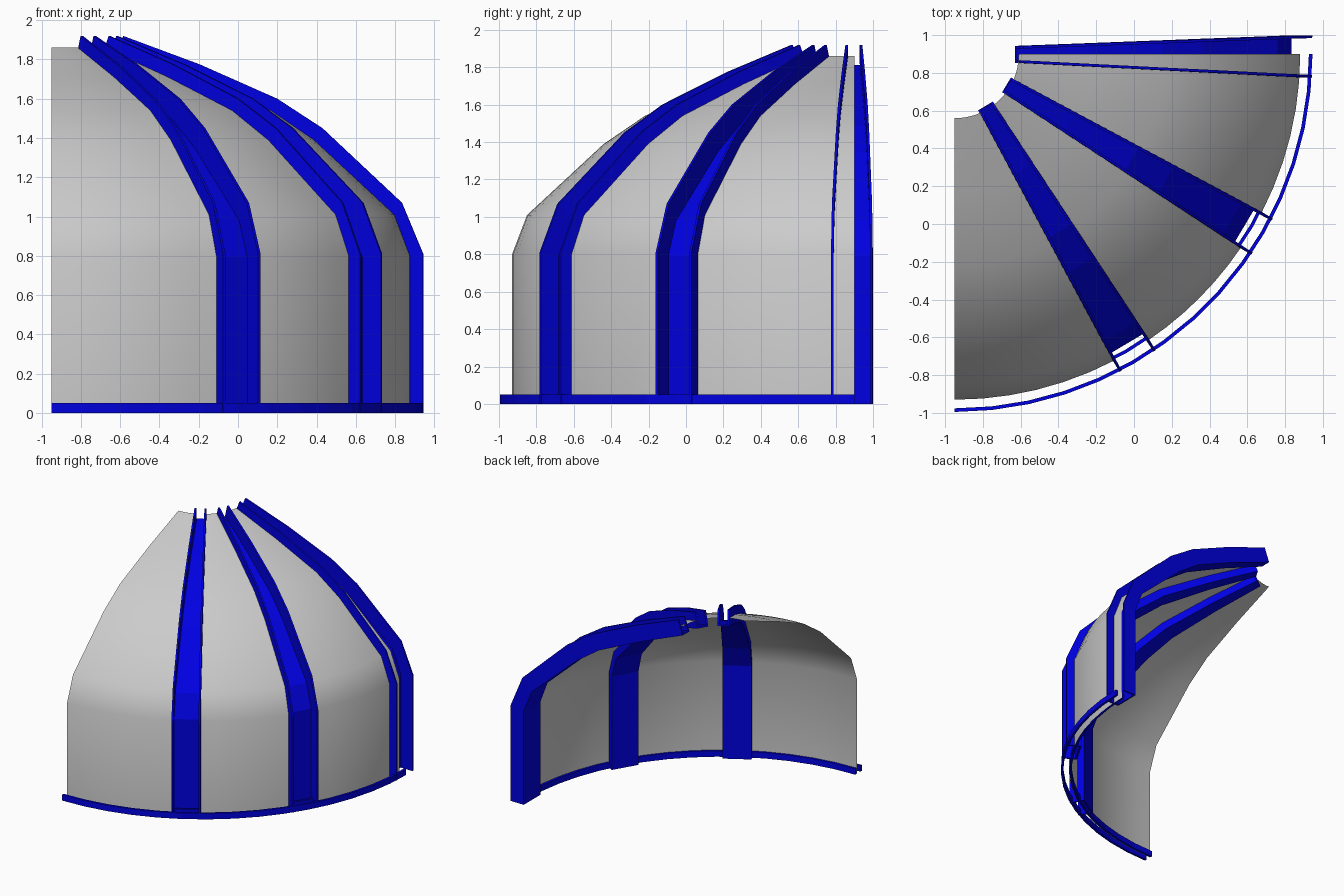
import bpy
from math import radians, cos, sin, asin, degrees

if "Cube" in bpy.data.objects:
    bpy.data.objects.remove(bpy.data.objects["Cube"])

CX, CY = -0.95, 0.9          # axis of the quarter dome
# (radius, height) profiles: shell, rib floor, rib outer edge
SHELL = [(1.83, 0), (1.83, .8), (1.75, 1.01), (1.34, 1.39), (1.12, 1.54), (.73, 1.71), (.34, 1.86)]
FLOOR = [(1.77, 0), (1.77, .79), (1.70, .97), (1.295, 1.335), (1.085, 1.48), (.705, 1.65), (.32, 1.80)]
EDGE = [(1.893, 0), (1.893, .81), (1.785, 1.07), (1.38, 1.45), (1.15, 1.60), (.755, 1.775), (.365, 1.92)]
RIB_ANGLES = [0.4, 30.7, 59.2]
T = 0.014

blue = bpy.data.materials.new("blue_frame")
blue.diffuse_color = (0.0, 0.0, 0.75, 1)
blue.use_nodes = True
blue.node_tree.nodes["Principled BSDF"].inputs["Base Color"].default_value = blue.diffuse_color


def half_width(r):
    return 0.030 + 0.0445 * r


def place(r, angle, z, side=0.0):
    a = radians(angle)
    return (CX + r * cos(a) + side * sin(a), CY - r * sin(a) + side * cos(a), z)


def make(name, verts, faces, mat=None, smooth=False):
    me = bpy.data.meshes.new(name)
    me.from_pydata(verts, [], faces)
    ob = bpy.data.objects.new(name, me)
    bpy.context.collection.objects.link(ob)
    if mat:
        me.materials.append(mat)
    if smooth:
        bpy.ops.object.select_all(action='DESELECT')
        ob.select_set(True)
        bpy.context.view_layer.objects.active = ob
        bpy.ops.object.shade_smooth_by_angle(angle=radians(35))
    return ob


def loft(rows, closed):
    """Skin a list of equal-length rows; closed rows also get end caps."""
    n = len(rows[0])
    verts = [p for row in rows for p in row]
    faces = []
    for i in range(len(rows) - 1):
        for j in range(n if closed else n - 1):
            k = (j + 1) % n
            faces.append((i * n + j, i * n + k, (i + 1) * n + k, (i + 1) * n + j))
    return verts, faces


# Shell panels between the ribs
limits = RIB_ANGLES + [90]
for g in range(3):
    rows = []
    for r, z in SHELL:
        off = degrees(asin((half_width(r) - T / 2) / r))
        a0 = 0 if g == 0 else limits[g] + off
        a1 = 90 if g == 2 else limits[g + 1] - off
        rows.append([place(r, a0 + (a1 - a0) * j / 6, z) for j in range(7)])
    make(f"shell_panel_{g + 1}", *loft(rows, False), smooth=True)

# Tapered channel ribs, open to the outside
for i, a in enumerate(RIB_ANGLES):
    rows = []
    for (fr, fz), (er, ez) in zip(FLOOR, EDGE):
        w = half_width((fr + er) / 2)
        d = ((er - fr) ** 2 + (ez - fz) ** 2) ** 0.5
        ir, iz = fr + (er - fr) * T / d, fz + (ez - fz) * T / d
        rows.append([place(er, a, ez, -w), place(fr, a, fz, -w),
                     place(fr, a, fz, w), place(er, a, ez, w),
                     place(er, a, ez, w - T), place(ir, a, iz, w - T),
                     place(ir, a, iz, T - w), place(er, a, ez, T - w)])
    verts, faces = loft(rows, True)
    for b in (0, 8 * (len(rows) - 1)):
        faces += [tuple(b + k for k in q) for q in ((0, 1, 6, 7), (1, 2, 5, 6), (2, 3, 4, 5))]
    make(f"rib_{i + 1}", verts, faces, blue)

# Base rail: one strip outside and one inside the shell
for name, r0, r1 in (("outer_base_rail", 1.876, 1.895), ("inner_base_rail", 1.808, 1.826)):
    rows = [[place(r0, 6 * k, 0), place(r1, 6 * k, 0), place(r1, 6 * k, .05), place(r0, 6 * k, .05)]
            for k in range(16)]
    verts, faces = loft(rows, True)
    faces += [(0, 1, 2, 3), (60, 61, 62, 63)]
    make(name, verts, faces, blue)

# Consistent outward normals
import bmesh
for ob in bpy.data.objects:
    bm = bmesh.new()
    bm.from_mesh(ob.data)
    bmesh.ops.recalc_face_normals(bm, faces=bm.faces)
    bm.to_mesh(ob.data)
    bm.free()
